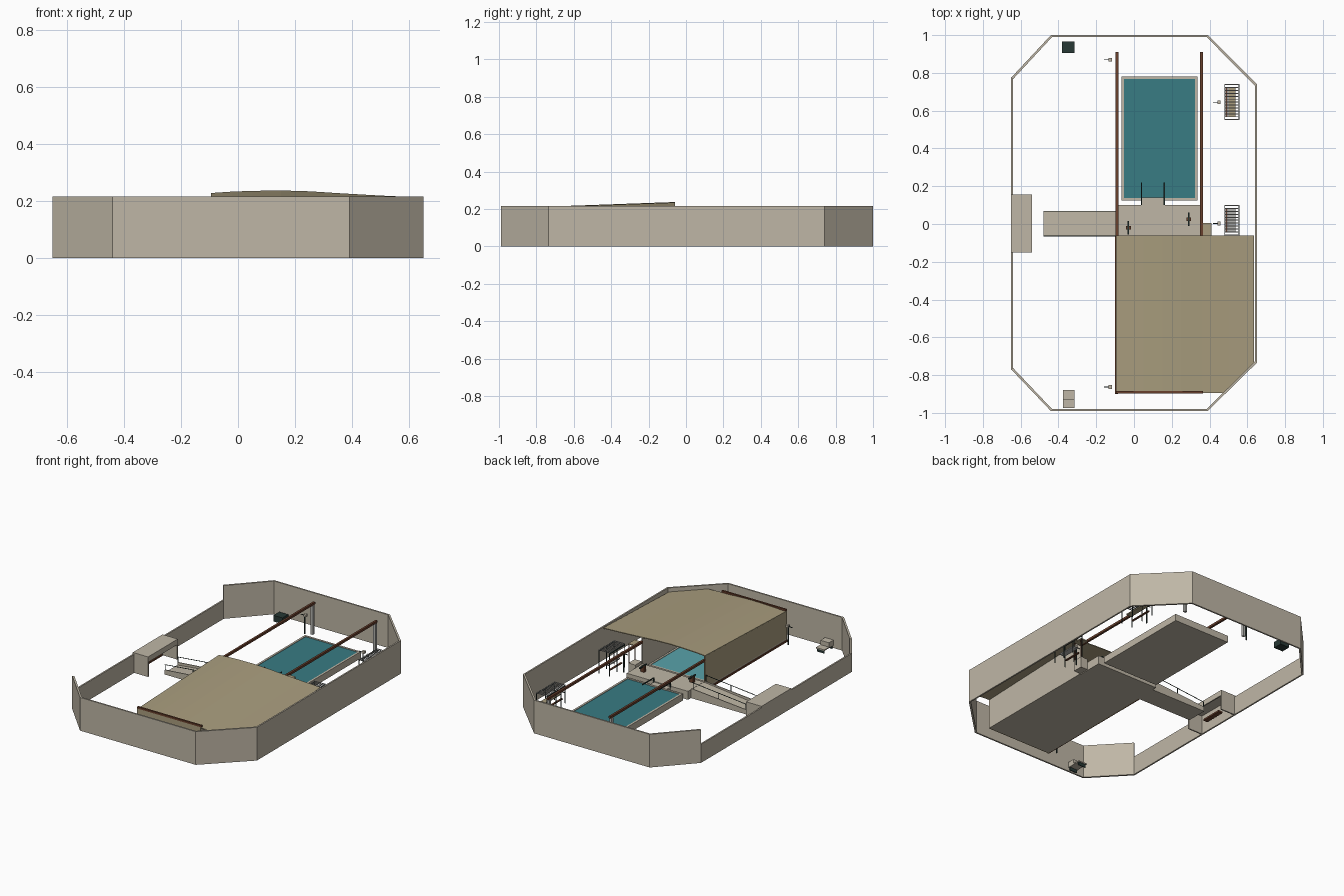
import bpy, bmesh
from mathutils import Vector

if "Cube" in bpy.data.objects:
    bpy.data.objects.remove(bpy.data.objects["Cube"])


def material(name, r, g, b):
    m = bpy.data.materials.new(name)
    m.use_nodes = True
    m.diffuse_color = (r, g, b, 1)
    m.node_tree.nodes["Principled BSDF"].inputs["Base Color"].default_value = (r, g, b, 1)
    return m


STONE = material("beige stone", .52, .47, .38)
CANVAS = material("tan canvas", .40, .34, .21)
WATER = material("deep teal water", .04, .20, .23)
SHALLOW = material("light teal water", .10, .36, .40)
RUST = material("rust brown steel", .14, .05, .025)
DARK = material("dark green metal", .02, .04, .035)
GREY = material("pale grey metal", .45, .45, .43)


def finish(name, bm, mat):
    bmesh.ops.recalc_face_normals(bm, faces=bm.faces)
    mesh = bpy.data.meshes.new(name)
    bm.to_mesh(mesh)
    bm.free()
    mesh.materials.append(mat)
    ob = bpy.data.objects.new(name, mesh)
    bpy.context.collection.objects.link(ob)
    return ob


def prism(name, outline, z0, z1, mat):
    """Upright prism over a flat outline."""
    bm = bmesh.new()
    face = bm.faces.new([bm.verts.new((x, y, z0)) for x, y in outline])
    new = bmesh.ops.extrude_face_region(bm, geom=[face])["geom"]
    bmesh.ops.translate(bm, vec=(0, 0, z1 - z0),
                        verts=[v for v in new if isinstance(v, bmesh.types.BMVert)])
    return finish(name, bm, mat)


def box(name, x0, x1, y0, y1, z0, z1, mat):
    return prism(name, [(x0, y0), (x1, y0), (x1, y1), (x0, y1)], z0, z1, mat)


def side_profile(name, profile, y0, y1, mat):
    """Outline in x and z, extruded along y."""
    bm = bmesh.new()
    face = bm.faces.new([bm.verts.new((x, y0, z)) for x, z in profile])
    new = bmesh.ops.extrude_face_region(bm, geom=[face])["geom"]
    bmesh.ops.translate(bm, vec=(0, y1 - y0, 0),
                        verts=[v for v in new if isinstance(v, bmesh.types.BMVert)])
    return finish(name, bm, mat)


# Perimeter wall, lower along the entrance side
ring = [(-.44, -.99), (.39, -.99), (.65, -.735), (.65, .74),
        (.39, 1), (-.44, 1), (-.65, .775), (-.65, -.77)]
inner = [(x * .985, y * .99) for x, y in ring]
for i in range(8):
    j = (i + 1) % 8
    height = .12 if i == 6 else .215
    prism(f"perimeter_wall_{i + 1}", [ring[i], ring[j], inner[j], inner[i]], 0, height, STONE)


# Pools: base slab, raised rim and water
def pool(name, y0, y1, water):
    x0, x1, rim = -.065, .335, .013
    box(name + "_base", x0, x1, y0, y1, 0, .036, STONE)
    for k, (a, b) in enumerate([(x0, x0 + rim), (x1 - rim, x1)]):
        box(f"{name}_side_rim_{k}", a, b, y0, y1, .036, .044, STONE)
    for k, (a, b) in enumerate([(y0, y0 + rim), (y1 - rim, y1)]):
        box(f"{name}_end_rim_{k}", x0 + rim, x1 - rim, a, b, .036, .044, STONE)
    box(name + "_water", x0 + rim, x1 - rim, y0 + rim, y1 - rim, .036, .041, water)


pool("outdoor_pool", .125, .78, WATER)
pool("covered_pool", -.77, -.09, SHALLOW)
box("hall_floor", -.095, .36, -.89, -.06, 0, .02, STONE)

# Central deck with step and stands
box("central_deck", -.085, .355, -.06, .1, 0, .055, STONE)
box("deck_step", .04, .16, .1, .14, .02, .05, STONE)
for k, (x, y) in enumerate([(-.03, -.02), (.29, .025)]):
    box(f"deck_stand_post_{k}", x - .004, x + .004, y - .035, y + .035, .085, .093, DARK)
    box(f"deck_stand_foot_{k}", x - .013, x + .013, y - .009, y + .009, .055, .09, RUST)
for k, x in enumerate([.04, .16]):
    box(f"pool_ladder_{k}", x - .003, x + .003, .1, .22, .075, .08, DARK)
    box(f"pool_ladder_post_{k}", x - .003, x + .003, .1, .106, .05, .08, DARK)

# Entrance ramp with curbs and handrails
side_profile("ramp", [(-.48, 0), (-.085, 0), (-.085, .054), (-.48, .012)], -.065, .07, STONE)
for k, y in enumerate([-.065, .065]):
    side_profile(f"ramp_curb_{k}", [(-.48, .01), (-.09, .045), (-.09, .062), (-.48, .03)],
                 y, y + .005, STONE)
    side_profile(f"ramp_handrail_{k}", [(-.48, .062), (-.09, .1), (-.09, .103), (-.48, .065)],
                 y, y + .003, DARK)
    for m, x in enumerate([-.478, -.28, -.1]):
        top = .065 + (x + .48) * .097
        box(f"ramp_handrail_post_{k}_{m}", x, x + .003, y, y + .003, 0, top, DARK)

# Entrance booth: roof, end panels and front beam
box("booth_roof", -.65, -.54, -.15, .155, .12, .13, STONE)
for k, y in enumerate([-.15, .147]):
    box(f"booth_end_panel_{k}", -.645, -.54, y, y + .008, 0, .12, STONE)
box("booth_front_beam", -.548, -.54, -.142, .147, .095, .12, STONE)
box("booth_bench", -.62, -.59, -.07, .07, .04, .05, RUST)

# Canopy: curved across, sloping down to the front, cut along the corner wall
profile = [(-.095, .228), (-.02, .233), (.05, .2355), (.15, .237), (.25, .234),
           (.36, .227), (.5, .219), (.635, .213)]
bm = bmesh.new()
rows = []
for x, z in profile:
    rows.append([bm.verts.new((x, -.06, z)), bm.verts.new((x, -.895, z - .03))])
for a, b in zip(rows, rows[1:]):
    bm.faces.new((a[0], a[1], b[1], b[0]))
corner = Vector((*inner[1], 0))
along = Vector((*inner[2], 0)) - corner
bmesh.ops.bisect_plane(bm, geom=bm.verts[:] + bm.edges[:] + bm.faces[:], plane_co=corner,
                       plane_no=Vector((along.y, -along.x, 0)), clear_outer=True)
canopy = finish("canopy", bm, CANVAS)
thick = canopy.modifiers.new("thickness", "SOLIDIFY")
thick.thickness = .005
thick.offset = -1 if canopy.data.polygons[0].normal.z > 0 else 1


# Hall walls that follow the roof slope
def sloped_wall(name, x0, x1, top, mat):
    bm = bmesh.new()
    face = bm.faces.new([bm.verts.new((x0, y, z)) for y, z in
                         [(-.06, .0), (-.06, top), (-.89, top - .03), (-.89, .0)]])
    new = bmesh.ops.extrude_face_region(bm, geom=[face])["geom"]
    bmesh.ops.translate(bm, vec=(x1 - x0, 0, 0),
                        verts=[v for v in new if isinstance(v, bmesh.types.BMVert)])
    finish(name, bm, mat)


sloped_wall("hall_outer_wall", -.095, -.088, .224, CANVAS)
sloped_wall("hall_inner_wall", .354, .361, .221, STONE)
box("hall_front_wall", -.095, .36, -.897, -.889, 0, .2, CANVAS)
box("front_beam", -.095, .365, -.897, -.885, .2, .212, RUST)
box("wall_sill", -.1, -.086, -.9, -.06, 0, .012, RUST)

# Overhead rails on end posts
for k, x in enumerate([-.09, .357]):
    box(f"overhead_rail_{k}", x - .007, x + .007, -.06, .91, .19, .204, RUST)
    box(f"rail_end_post_{k}", x - .008, x + .008, .885, .901, 0, .19, GREY)

# Small roofed kiosk beside the hall
box("kiosk_roof", .36, .41, -.06, .005, .19, .197, CANVAS)
for k, y in enumerate([-.058, 0]):
    box(f"kiosk_post_{k}", .404, .409, y, y + .004, 0, .19, RUST)
box("kiosk_counter", .36, .41, -.06, .005, 0, .07, STONE)

# Lamp posts
for k, (x, y) in enumerate([(-.13, .87), (-.13, -.863), (.445, .645), (.445, .003)]):
    box(f"lamp_post_{k}", x - .003, x + .003, y - .003, y + .003, 0, .125, DARK)
    box(f"lamp_arm_{k}", x - .028, x, y - .002, y + .002, .118, .122, DARK)
    box(f"lamp_head_{k}", x - .004, x + .014, y - .01, y + .01, .115, .13, STONE)


# Slatted shelters with frame posts and a bench
def shelter(name, y0, y1, top, inner_mat):
    x0, x1 = .478, .558
    for k, x in enumerate([x0, x1 - .004]):
        box(f"{name}_beam_{k}", x, x + .004, y0, y1, top - .008, top, DARK)
        for m, y in enumerate([y0, (y0 + y1) / 2, y1 - .004]):
            box(f"{name}_post_{k}_{m}", x, x + .004, y, y + .004, 0, top, DARK)
    count = int((y1 - y0) / .015)
    for k in range(count + 1):
        y = y0 + k * (y1 - y0 - .005) / count
        box(f"{name}_slat_{k}", x0, x1, y, y + .005, top, top + .004, GREY)
    box(name + "_table", .5, .537, y0 + .02, y1 - .02, .055, .062, inner_mat)
    box(name + "_bench", .484, .496, y0 + .02, y1 - .02, .03, .036, RUST)


shelter("back_shelter", .55, .74, .115, CANVAS)
shelter("side_shelter", -.06, .1, .15, GREY)

# Storage bin and stepped seat
box("storage_bin", -.38, -.315, .905, .965, 0, .04, DARK)
box("seat_lower_step", -.376, -.315, -.975, -.88, .02, .027, STONE)
box("seat_upper_step", -.376, -.315, -.975, -.928, .027, .055, STONE)
for k, y in enumerate([-.97, -.89]):
    box(f"seat_leg_{k}", -.372, -.319, y, y + .005, 0, .02, DARK)
